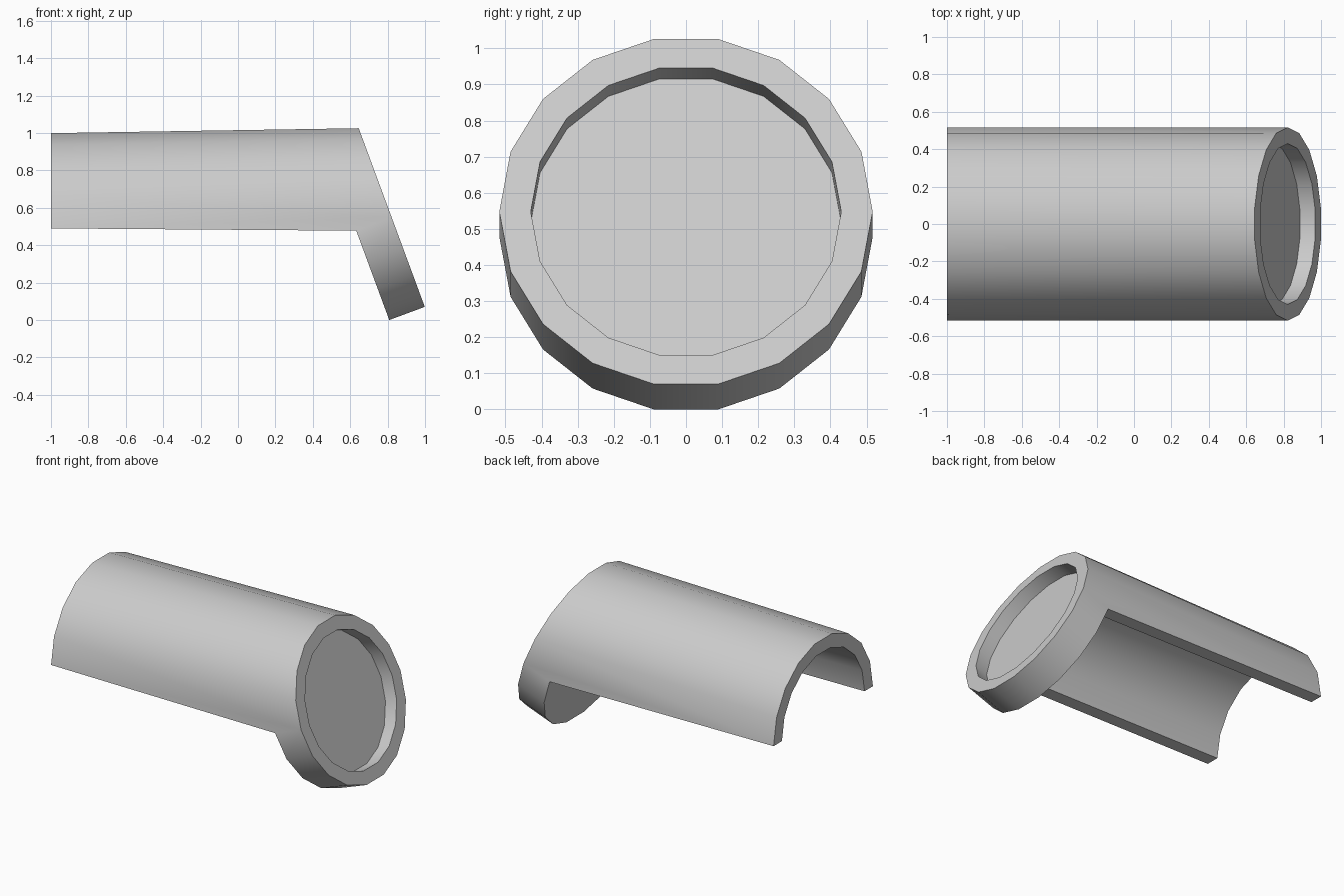
import bpy, bmesh
from math import sin, cos, radians
from mathutils import Vector

if "Cube" in bpy.data.objects:
    bpy.data.objects.remove(bpy.data.objects["Cube"])

N, H = 18, 9                  # sides of the full rim, half of them
R, r = 0.517, 0.43            # outer and inner radius
TILT = radians(20.3)
AXIS = Vector((cos(TILT), 0, sin(TILT)))
FRONT = Vector((0.822, 0, 0.548))

bm = bmesh.new()


def arc(centre, radius, tilt, steps):
    """Points of a circle in a plane leaning back by tilt."""
    pts = []
    for i in steps:
        a = radians(i * 360 / N)
        h = radius * sin(a)
        pts.append(bm.verts.new(centre + Vector((-h * sin(tilt), radius * cos(a), h * cos(tilt)))))
    return pts


def strip(a, b):
    for i in range(len(a) - 1):
        bm.faces.new((a[i], a[i + 1], b[i + 1], b[i]))


# Tilted front rim with recessed disc
rim = arc(FRONT, R, TILT, range(N))
lip = arc(FRONT, r, TILT, range(N))
recess = arc(FRONT - AXIS * 0.087, r, TILT, range(N))
strip(rim + rim[:1], lip + lip[:1])
strip(lip + lip[:1], recess + recess[:1])
bm.faces.new(recess)

# Lower half of the rim's side and its flat back
back = FRONT - AXIS * 0.2025
low = arc(back, R, TILT, range(H, N + 1))
inner = arc(back, r, TILT, range(H + 1))
strip(rim[H:] + rim[:1], low)
bm.faces.new(low + inner)

# Half-round shell running to the open rear end
end = Vector((-1, 0, 0.49))
end_out = arc(end, R, 0, range(H + 1))
end_in = arc(end, r, 0, range(H + 1))
strip(end_out[1:H], rim[1:H])
bm.faces.new((low[-1], rim[0], rim[1], end_out[1], end_out[0]))
bm.faces.new((low[0], rim[H], rim[H - 1], end_out[H - 1], end_out[H]))
strip(end_out, end_in)
strip(end_in, inner)
bm.faces.new((end_out[0], end_in[0], inner[0], low[-1]))
bm.faces.new((end_out[H], end_in[H], inner[H], low[0]))

bmesh.ops.recalc_face_normals(bm, faces=bm.faces[:])
mesh = bpy.data.meshes.new("half_round_housing")
bm.to_mesh(mesh)
bm.free()
obj = bpy.data.objects.new("half_round_housing", mesh)
bpy.context.collection.objects.link(obj)
bpy.context.view_layer.objects.active = obj
obj.select_set(True)
bpy.ops.object.shade_smooth_by_angle(angle=radians(30))
